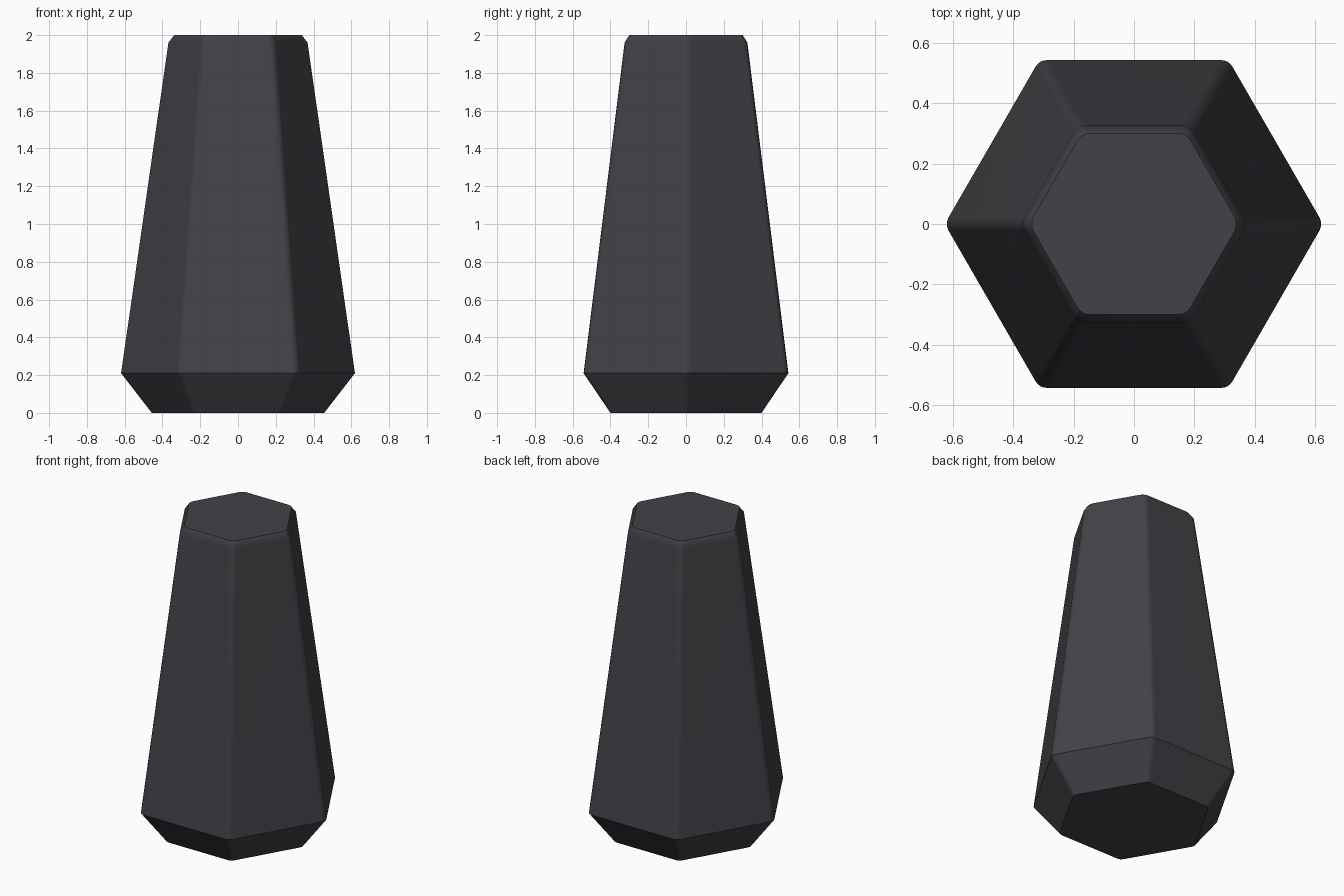
import bpy, bmesh, math
from mathutils import Vector

if "Cube" in bpy.data.objects:
    bpy.data.objects.remove(bpy.data.objects["Cube"])

mat = bpy.data.materials.new("charcoal grey")
mat.diffuse_color = (0.055, 0.053, 0.062, 1)
mat.use_nodes = True
mat.node_tree.nodes["Principled BSDF"].inputs["Base Color"].default_value = mat.diffuse_color


def hex_ring(apothem, z, cut):
    """Hexagon with corners on the x axis, each corner rounded in 3 segments."""
    r = apothem / math.cos(math.pi / 6)
    corners = [Vector((r * math.cos(i * math.pi / 3), r * math.sin(i * math.pi / 3), z))
               for i in range(6)]
    pts = []
    for i, c in enumerate(corners):
        a = c + (corners[i - 1] - c).normalized() * cut
        b = c + (corners[(i + 1) % 6] - c).normalized() * cut
        for k in range(4):
            t = k / 3
            pts.append(a * (1 - t) ** 2 + c * 2 * t * (1 - t) + b * t * t)
    return pts


# Tapered hexagonal peg: base, widest line, top shoulder, top face
bm = bmesh.new()
rings = [[bm.verts.new(p) for p in hex_ring(*args)] for args in (
    (0.40, 0.0, 0.02), (0.542, 0.21, 0.025), (0.325, 1.96, 0.025), (0.30, 2.0, 0.03))]
bm.faces.new(rings[0][::-1])
bm.faces.new(rings[-1])
for lo, hi in zip(rings, rings[1:]):
    n = len(lo)
    for i in range(n):
        j = (i + 1) % n
        bm.faces.new((lo[i], lo[j], hi[j], hi[i]))
bmesh.ops.recalc_face_normals(bm, faces=bm.faces)
mesh = bpy.data.meshes.new("tapered_peg")
bm.to_mesh(mesh)
bm.free()
mesh.materials.append(mat)
peg = bpy.data.objects.new("tapered_peg", mesh)
bpy.context.collection.objects.link(peg)

# Soft corners, crisp top and base edges
bpy.context.view_layer.objects.active = peg
peg.select_set(True)
bpy.ops.object.shade_smooth_by_angle(angle=math.radians(30))
mod = peg.modifiers.new("weighted normals", 'WEIGHTED_NORMAL')
mod.keep_sharp = True
